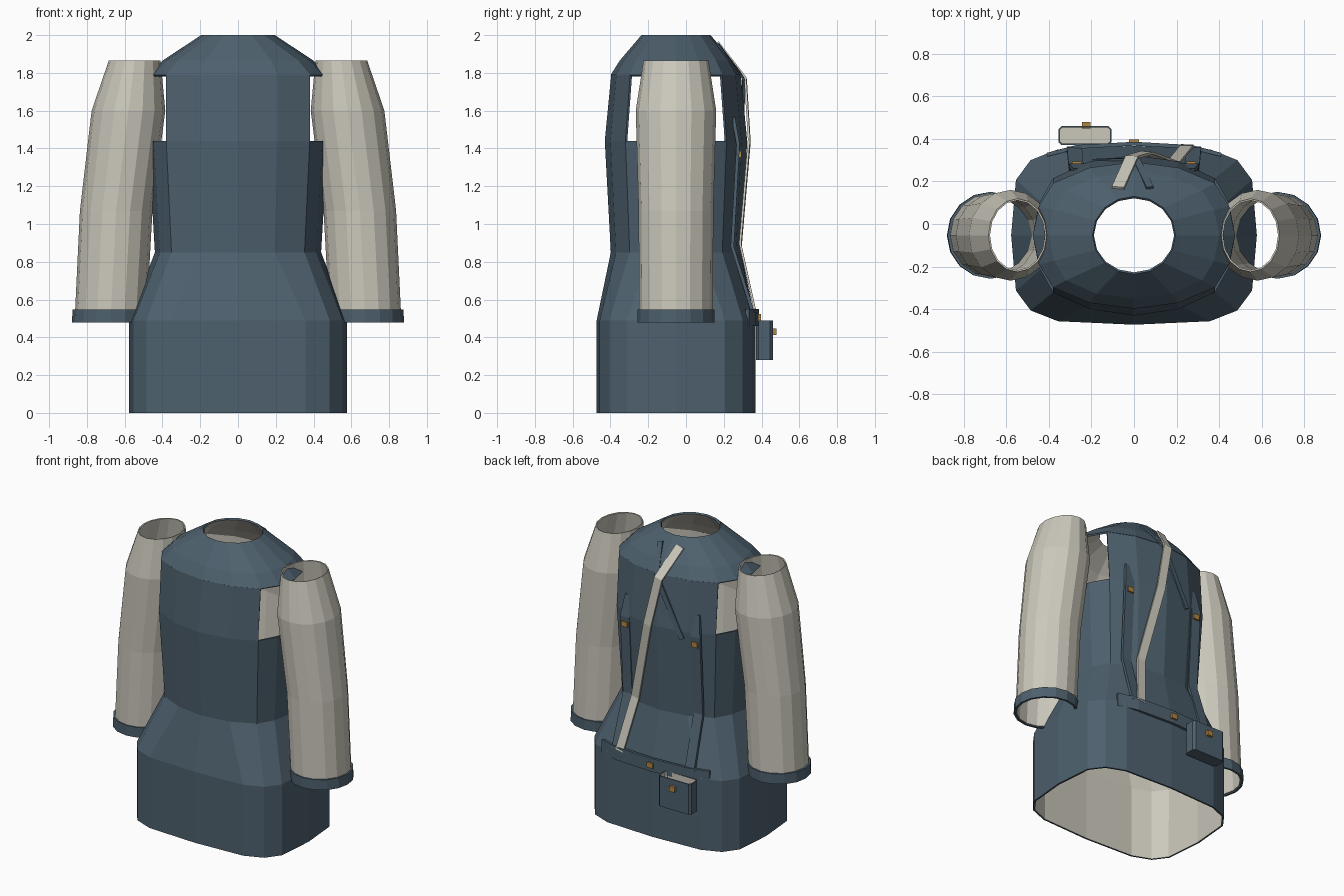
import bpy, bmesh, math
from mathutils import Vector

if "Cube" in bpy.data.objects:
    bpy.data.objects.remove(bpy.data.objects["Cube"])


def material(name, rgb):
    m = bpy.data.materials.new(name)
    m.diffuse_color = (*rgb, 1)
    m.use_nodes = True
    m.node_tree.nodes["Principled BSDF"].inputs["Base Color"].default_value = m.diffuse_color
    return m


BLUE = material("slate blue cloth", (0.075, 0.118, 0.155))
CREAM = material("cream lining", (0.60, 0.58, 0.50))
BRASS = material("brass", (0.45, 0.23, 0.05))

# Quarter sections as fractions of half width and half depth
ROUND = [(1, 0), (.924, .383), (.707, .707), (.383, .924), (0, 1)]
CHEST = [(1, 0), (.94, .40), (.80, .71), (.44, .92), (0, 1)]
HEM = [(1, 0), (.961, .619), (.841, .841), (.619, .961), (0, 1)]


def ring(quarter, cx, cy, z, a, b):
    q = quarter
    pts = q[:4] + [(-x, y) for x, y in q[:0:-1]] \
        + [(-x, -y) for x, y in q[:4]] + [(x, -y) for x, y in q[:0:-1]]
    return [(cx + a * x, cy + b * y, z) for x, y in pts]


def finish(name, bm, mats):
    me = bpy.data.meshes.new(name)
    bm.to_mesh(me)
    bm.free()
    for m in mats:
        me.materials.append(m)
    ob = bpy.data.objects.new(name, me)
    bpy.context.collection.objects.link(ob)
    return ob


def shell(name, rings, mats, thick, offset=-1, skip=()):
    """Open tube through the rings, given a lining on its inside."""
    bm = bmesh.new()
    rows = [[bm.verts.new(p) for p in r] for r in rings]
    n = len(rows[0])
    for k in range(len(rows) - 1):
        for j in range(n):
            if (k, j) not in skip:
                i = (j + 1) % n
                bm.faces.new((rows[k][j], rows[k][i], rows[k + 1][i], rows[k + 1][j]))
    bmesh.ops.delete(bm, geom=[v for v in bm.verts if not v.link_faces], context='VERTS')
    ob = finish(name, bm, mats)
    s = ob.modifiers.new("lining", 'SOLIDIFY')
    s.thickness = thick
    s.offset = offset
    s.material_offset = len(mats) - 1
    return ob


def strap(name, path, width, mat, thick=0.012, up=(0, 1, 0.25)):
    """Flat ribbon along a path, lying on the back."""
    bm = bmesh.new()
    P = [Vector(p) for p in path]
    rows = []
    for i, p in enumerate(P):
        d = (P[min(i + 1, len(P) - 1)] - P[max(i - 1, 0)]).normalized()
        w = d.cross(Vector(up)).normalized()
        n = w.cross(d).normalized() * thick / 2
        w *= width / 2
        rows.append([bm.verts.new(p + o) for o in (w + n, n - w, -w - n, w - n)])
    for r, s in zip(rows, rows[1:]):
        for j in range(4):
            bm.faces.new((r[j], r[(j + 1) % 4], s[(j + 1) % 4], s[j]))
    bm.faces.new(rows[0])
    bm.faces.new(rows[-1])
    bmesh.ops.recalc_face_normals(bm, faces=bm.faces)
    return finish(name, bm, [mat])


def box(name, centre, size, mat):
    bm = bmesh.new()
    bmesh.ops.create_cube(bm, size=1)
    for v in bm.verts:
        v.co = Vector(centre) + Vector(a * b for a, b in zip(v.co, size))
    return finish(name, bm, [mat])


CY = -0.053

# Torso with open armholes
armholes = {(3, j) for j in (0, 1, 6, 7, 8, 9, 14, 15)}
shell("torso", [
    ring(HEM, 0, CY, 0, .577, .42),
    ring(HEM, 0, CY, .49, .577, .42),
    ring(CHEST, 0, CY, .85, .44, .345),
    ring(CHEST, 0, CY, 1.44, .475, .377),
    ring(CHEST, 0, CY, 1.79, .475, .343),
], [BLUE, CREAM], .012, skip=armholes)

# Shoulder yoke with neck opening
shell("shoulder_yoke", [
    ring(CHEST, 0, CY, 1.79, .475, .345),
    ring(CHEST, 0, CY, 1.865, .40, .298),
    ring(ROUND, 0, CY, 2.0, .195, .183),
], [BLUE, CREAM], .012)

# Sleeves and cuffs
for side, sx in (("left", -1), ("right", 1)):
    shell(side + "_sleeve", [
        ring(ROUND, sx * .675, CY, .485, .190, .195),
        ring(ROUND, sx * .645, CY, 1.07, .192, .198),
        ring(ROUND, sx * .580, CY, 1.60, .195, .213),
        ring(ROUND, sx * .547, CY, 1.866, .137, .172),
    ], [CREAM], .008)
    shell(side + "_cuff", [
        ring(ROUND, sx * .675, CY, .478, .204, .204),
        ring(ROUND, sx * .672, CY, .548, .204, .204),
    ], [BLUE], .014)

    # Vertical back strap with buckle
    strap(side + "_back_strap", [
        (sx * .25, .252, 1.56), (sx * .27, .276, 1.42),
        (sx * .27, .245, .88), (sx * .28, .355, .53)], .07, BLUE, .018)
    box(side + "_strap_buckle", (sx * .268, .278, 1.37), (.045, .03, .035), BRASS)

# Crossing straps from the neck over the back
strap("cream_sash", [
    (-.075, .17, 1.955), (-.01, .315, 1.77), (.06, .335, 1.44),
    (.185, .288, .89), (.25, .368, .53)], .06, CREAM)
strap("short_cross_strap", [
    (.075, .17, 1.95), (.01, .305, 1.77), (-.18, .30, 1.39)], .035, BLUE)

# Waist belt across the back
strap("waist_belt", [
    (-.41, .325, .505), (-.27, .362, .505), (0, .377, .505),
    (.27, .362, .505), (.41, .325, .505)], .09, BLUE, .018, up=(0, 1, 0))
box("belt_buckle", (0, .385, .505), (.045, .025, .035), BRASS)

# Open-topped pouch with lining
bm = bmesh.new()
bmesh.ops.create_cube(bm, size=1)
for v in bm.verts:
    v.co = Vector((-.23 + v.co.x * .25, .415 + v.co.y * .09, .385 + v.co.z * .21))
bm.faces.ensure_lookup_table()
top = max(bm.faces, key=lambda f: f.calc_center_median().z)
bmesh.ops.delete(bm, geom=[top], context='FACES_ONLY')
edges = [e for e in bm.edges if abs(e.verts[0].co.z - e.verts[1].co.z) > .1]
bmesh.ops.bevel(bm, geom=edges, offset=.015, segments=1, affect='EDGES')
pouch = finish("pouch", bm, [BLUE, CREAM])
s = pouch.modifiers.new("lining", 'SOLIDIFY')
s.thickness = .008
s.material_offset = 1
box("pouch_buckle", (-.225, .463, .43), (.04, .03, .035), BRASS)
